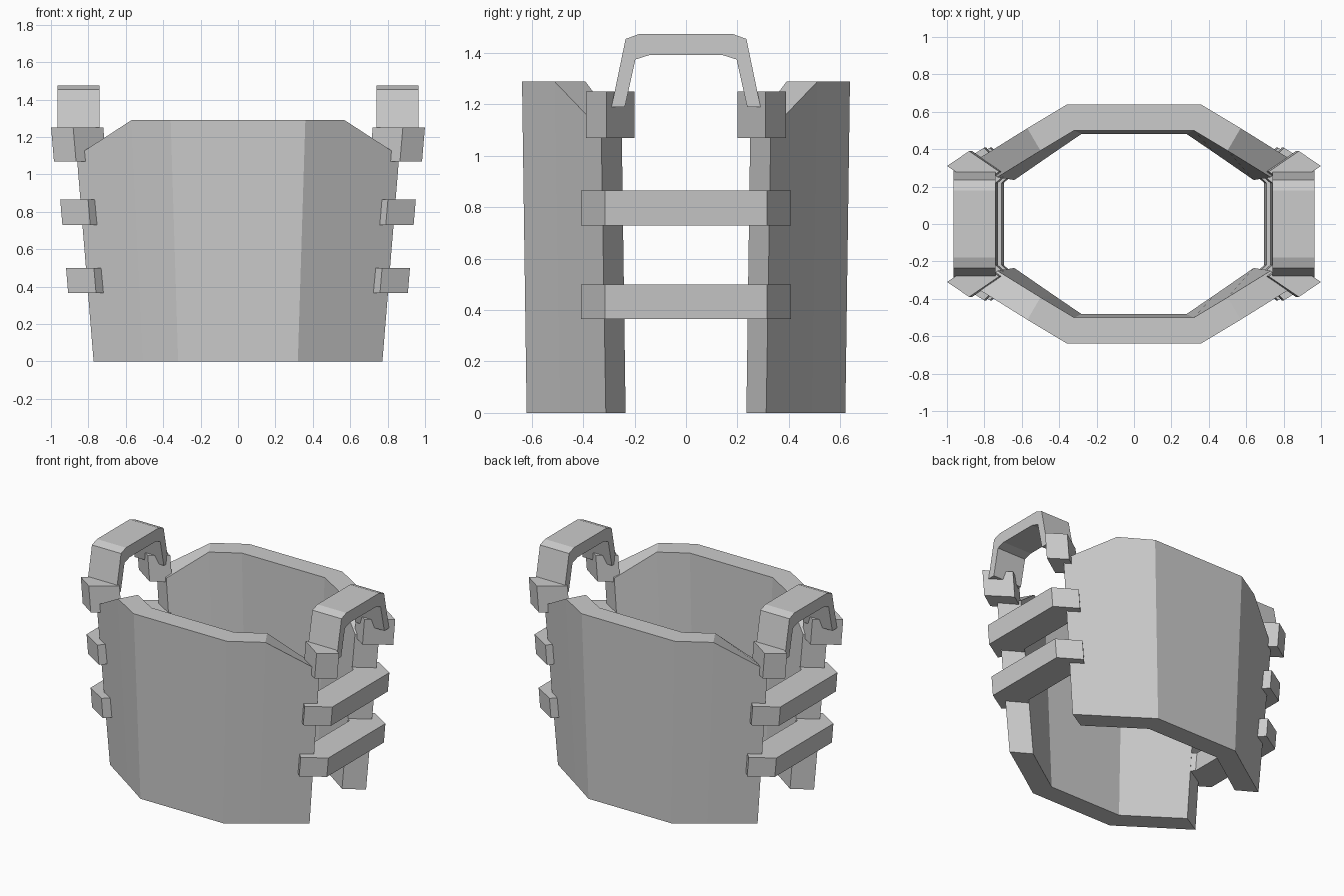
import bpy, bmesh

if "Cube" in bpy.data.objects:
    bpy.data.objects.remove(bpy.data.objects["Cube"])

mat = bpy.data.materials.new("plain_grey")
mat.diffuse_color = (0.6, 0.6, 0.6, 1)
mat.use_nodes = True
mat.node_tree.nodes["Principled BSDF"].inputs["Base Color"].default_value = mat.diffuse_color
LEAN = 0.085  # outward lean of the sides per unit of height


def make(name, rings, closed=False):
    """Loft a list of equal-length point rings and cap both ends."""
    bm = bmesh.new()
    vs = [[bm.verts.new(p) for p in r] for r in rings]
    n = len(vs[0])
    for a, b in zip(vs, vs[1:]):
        for i in range(n):
            j = (i + 1) % n
            bm.faces.new((a[i], a[j], b[j], b[i]))
    bm.faces.new(vs[0])
    bm.faces.new(vs[-1])
    bmesh.ops.recalc_face_normals(bm, faces=bm.faces)
    me = bpy.data.meshes.new(name)
    bm.to_mesh(me)
    bm.free()
    me.materials.append(mat)
    ob = bpy.data.objects.new(name, me)
    bpy.context.collection.objects.link(ob)
    return ob


def leaning_prism(name, outline, z0, z1, side):
    """Extrude a plan outline (given at z = 0) upward with the side lean."""
    make(name, [[(side * (x + LEAN * z), y, z) for x, y in outline]
                for z in (z0, z1)])


# Front and back plates: each station is outer bottom, outer top, inner top, inner bottom
stations = [
    ((0.32, 0.62, 0), (0.36, 0.638, 1.29), (0.32, 0.50, 1.29), (0.28, 0.482, 0)),
    ((0.507, 0.491, 0), (0.57, 0.512, 1.29), (0.50, 0.392, 1.29), (0.43, 0.38, 0)),
    ((0.772, 0.312, 0), (0.862, 0.33, 1.10), (0.73, 0.25, 1.10), (0.64, 0.235, 0)),
]
for name, sy in (("front_plate", -1), ("back_plate", 1)):
    rings = [[(-x, sy * y, z) for x, y, z in s] for s in reversed(stations)]
    rings += [[(x, sy * y, z) for x, y, z in s] for s in stations]
    make(name, rings)

# Outlines at z = 0 for the side straps and the shoulder blocks
half = [(0.877, 0.315), (0.728, 0.408), (0.602, 0.275), (0.665, 0.22)]
strap = half + [(x, -y) for x, y in reversed(half)]
block = [(0.775, 0.39), (0.893, 0.31), (0.732, 0.2), (0.614, 0.28)]

# Shoulder strap arch in the y-z plane
arch_half = [(0.29, 1.19), (0.235, 1.455), (0.18, 1.475)]
arch_in = [(0.14, 1.393), (0.197, 1.375), (0.238, 1.19)]
arch = ([(-y, z) for y, z in arch_half] + arch_half[::-1]
        + arch_in[::-1] + [(-y, z) for y, z in arch_in])

for label, sx in (("right", 1), ("left", -1)):
    # Two side straps joining the plates
    leaning_prism(label + "_lower_side_strap", strap, 0.365, 0.50, sx)
    leaning_prism(label + "_upper_side_strap", strap, 0.73, 0.865, sx)
    # Shoulder blocks gripping the plate ends
    for end, sy in (("front", -1), ("back", 1)):
        leaning_prism(f"{label}_{end}_shoulder_block",
                      [(x, sy * y) for x, y in block], 1.07, 1.25, sx)
    # Shoulder strap
    make(label + "_shoulder_strap",
         [[(sx * x, y, z) for y, z in arch] for x in (0.74, 0.965)])
